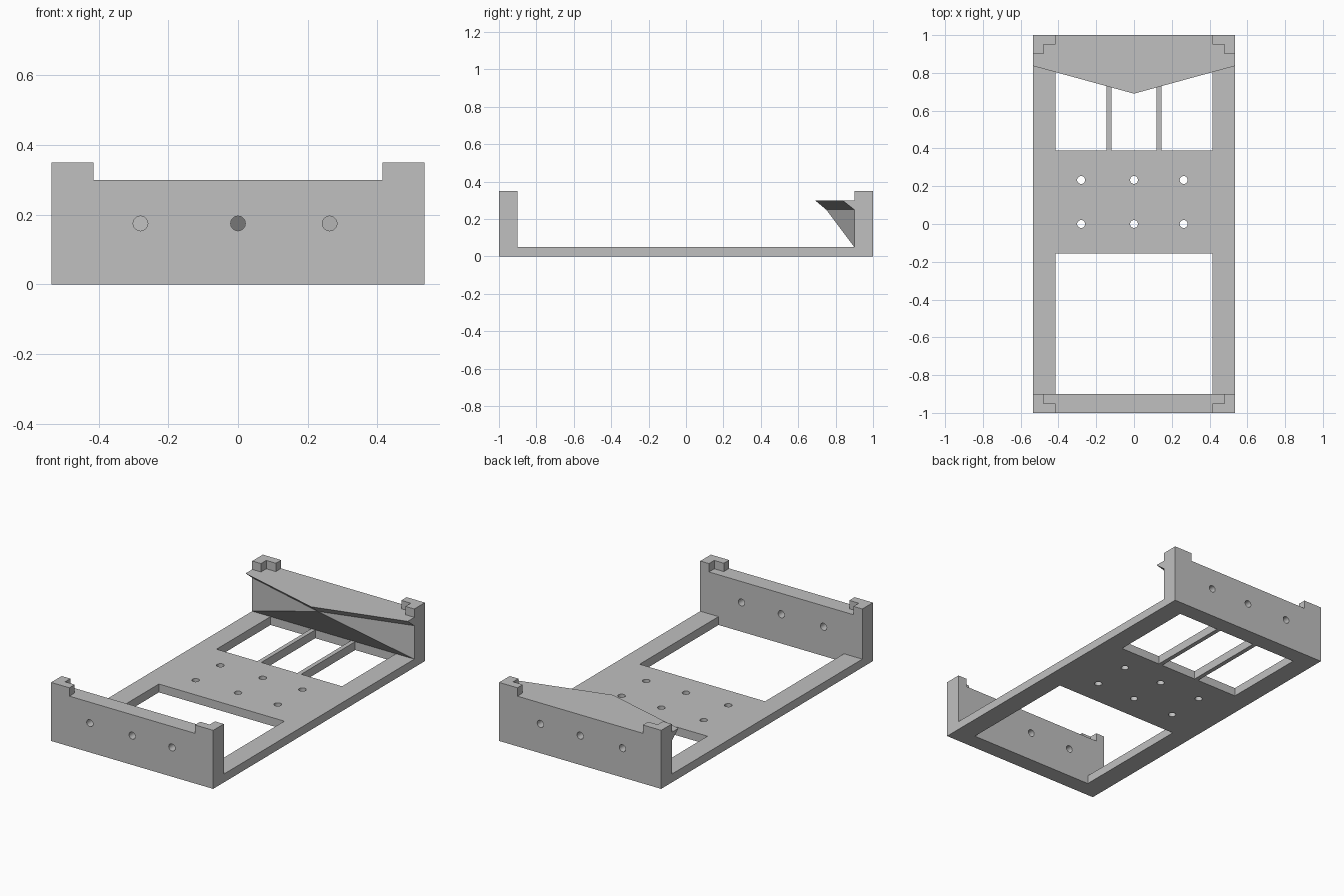
import bpy, bmesh
from mathutils import Matrix

old = bpy.data.objects.get("Cube")
if old:
    bpy.data.objects.remove(old, do_unlink=True)

W = 0.536        # half width
INNER = 0.415    # half width of the openings
END = 0.9        # inner face of the end walls
FLOOR, RIM, TOP = 0.05, 0.3, 0.35
HOLE_X = (-0.28, 0.0, 0.263)

grey = bpy.data.materials.new("plain grey")
grey.use_nodes = True
grey.diffuse_color = (0.53, 0.53, 0.53, 1)
grey.node_tree.nodes["Principled BSDF"].inputs["Base Color"].default_value = grey.diffuse_color


def finish(bm, name):
    bmesh.ops.recalc_face_normals(bm, faces=bm.faces)
    mesh = bpy.data.meshes.new(name)
    bm.to_mesh(mesh)
    bm.free()
    mesh.materials.append(grey)
    obj = bpy.data.objects.new(name, mesh)
    bpy.context.collection.objects.link(obj)
    return obj


def prism(bm, points, along):
    """Extrude a closed outline along a vector."""
    face = bm.faces.new([bm.verts.new(p) for p in points])
    new = bmesh.ops.extrude_face_region(bm, geom=[face])["geom"]
    bmesh.ops.translate(bm, vec=along, verts=[v for v in new if isinstance(v, bmesh.types.BMVert)])


def box(bm, x0, x1, y0, y1, z0, z1):
    prism(bm, [(x0, y0, z0), (x1, y0, z0), (x1, y1, z0), (x0, y1, z0)], (0, 0, z1 - z0))


def drill(bm, x, y, z, depth, turn=0.0):
    bmesh.ops.create_cone(bm, cap_ends=True, segments=32, radius1=0.021, radius2=0.021, depth=depth,
                          matrix=Matrix.Translation((x, y, z)) @ Matrix.Rotation(turn, 4, "X"))


# Frame: U-shaped side profile across the full width
bm = bmesh.new()
side = [(-1, 0), (1, 0), (1, RIM), (END, RIM), (END, FLOOR), (-END, FLOOR), (-END, RIM), (-1, RIM)]
prism(bm, [(-W, y, z) for y, z in side], (2 * W, 0, 0))
frame = finish(bm, "frame")

# Cutter: two floor openings, floor holes and end wall holes
bm = bmesh.new()
box(bm, -INNER, INNER, -END, -0.155, -0.1, 0.1)
box(bm, -INNER, INNER, 0.39, END, -0.1, 0.1)
quarter_turn = 1.5707963
for x in HOLE_X:
    for y in (0.0, 0.233):
        drill(bm, x, y, 0, 0.2)
    for y in (-0.95, 0.95):
        drill(bm, x, y, 0.175, 0.2, quarter_turn)
cutter = finish(bm, "cutter")
cutter.hide_render = True

cut = frame.modifiers.new("holes", "BOOLEAN")
cut.object = cutter
cut.operation = "DIFFERENCE"
cut.solver = "EXACT"
bpy.ops.object.select_all(action="DESELECT")
bpy.context.view_layer.objects.active = frame
frame.select_set(True)
bpy.ops.object.modifier_apply(modifier=cut.name)
bpy.data.objects.remove(cutter, do_unlink=True)
bpy.ops.object.shade_smooth_by_angle()

# Corner stops: L-shaped lugs on top of the end walls
for sy, end in ((-1, "front"), (1, "back")):
    for sx, hand in ((-1, "right"), (1, "left")):
        bm = bmesh.new()
        outline = [(W, 1), (W, END), (0.478, END), (0.478, 0.95), (INNER, 0.95), (INNER, 1)]
        prism(bm, [(sx * x, sy * y, RIM) for x, y in outline], (0, 0, TOP - RIM))
        finish(bm, f"{end}_{hand}_corner_stop")

# Two slim bars across the rear opening
for x, hand in ((-0.132, "right"), (0.132, "left")):
    bm = bmesh.new()
    box(bm, x - 0.013, x + 0.013, 0.39, END, 0, FLOOR)
    finish(bm, f"{hand}_bar")

# Pointed ledge: V-shaped lip on a tapered bracket against the back wall
bm = bmesh.new()
tip = bm.verts.new((0, 0.69, RIM))
apex = bm.verts.new((0, 0.75, 0.25))
ends = []
for s in (-1, 1):
    ends.append([bm.verts.new((s * W, y, z)) for y, z in
                 ((END, RIM), (0.837, RIM), (END, 0.25), (END, FLOOR))])
for back, lip, under, foot in ends:
    bm.faces.new((back, lip, under))
    bm.faces.new((tip, lip, under, apex))
    bm.faces.new((apex, under, foot))
(b0, l0, u0, f0), (b1, l1, u1, f1) = ends
bm.faces.new((b0, l0, tip, l1, b1))
bm.faces.new((apex, f0, f1))
bm.faces.new((b0, u0, f0, f1, u1, b1))
finish(bm, "pointed_ledge")
